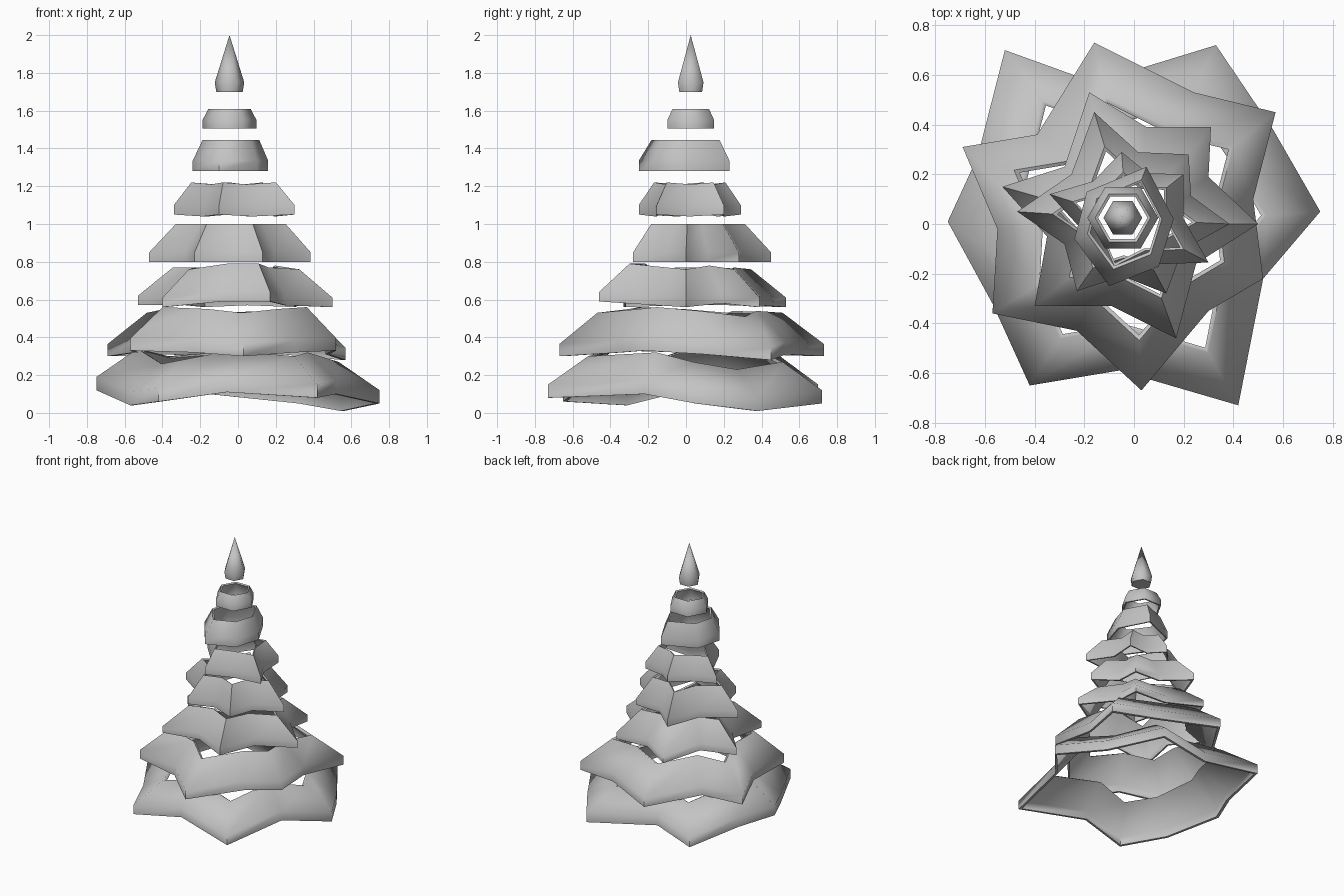
import bpy
import bmesh
import math
from mathutils import Vector

cube = bpy.data.objects.get("Cube")
if cube:
    bpy.data.objects.remove(cube, do_unlink=True)

grey = bpy.data.materials.new("plain_grey")
grey.use_nodes = True
colour = (0.55, 0.55, 0.55, 1)
grey.diffuse_color = colour
grey.node_tree.nodes["Principled BSDF"].inputs["Base Color"].default_value = colour


def finish(bm, name):
    """Turn the bmesh into a smooth object whose rims stay sharp."""
    bmesh.ops.recalc_face_normals(bm, faces=bm.faces)
    mesh = bpy.data.meshes.new(name)
    bm.to_mesh(mesh)
    bm.free()
    mesh.materials.append(grey)
    obj = bpy.data.objects.new(name, mesh)
    bpy.context.collection.objects.link(obj)
    bpy.ops.object.select_all(action='DESELECT')
    obj.select_set(True)
    bpy.context.view_layer.objects.active = obj
    bpy.ops.object.shade_smooth_by_angle(angle=math.radians(75))
    return obj


def bridge(bm, a, b):
    """Join two loops of equal length with quads."""
    n = len(a)
    for i in range(n):
        j = (i + 1) % n
        bm.faces.new((a[i], a[j], b[j], b[i]))


def scaled_loop(bm, points, centre, scale, lift):
    loop = []
    for p in points:
        x, y = centre + (p.xy - centre) * scale
        loop.append(bm.verts.new((x, y, p.z + lift)))
    return loop


def tier(name, outline, height, wall, taper, thickness, centre=(0, 0)):
    """Hollow star band: short upright wall, then a slope to a smaller top."""
    bm = bmesh.new()
    points = [Vector(p) for p in outline]
    centre = Vector(centre)
    size = sum((p.xy - centre).length for p in points) / len(points)
    t = thickness / size
    profile = [(1, 0), (1, wall), (taper, height),
               (taper - t, height - thickness / 2),
               (1 - t, wall - thickness / 2), (1 - t, 0)]
    loops = [scaled_loop(bm, points, centre, s, z) for s, z in profile]
    for i, loop in enumerate(loops):
        bridge(bm, loop, loops[(i + 1) % len(loops)])
    return finish(bm, name)


def star(tips, base, dip, depth, centre):
    """Outline with a drawn-in valley after every tip."""
    centre = Vector(centre)
    outline = []
    for i, tip in enumerate(tips):
        a, b = Vector(tip), Vector(tips[(i + 1) % len(tips)])
        valley = centre + ((a + b) / 2 - centre) * depth
        outline += [(a.x, a.y, base), (valley.x, valley.y, base + dip)]
    return outline


# Three wide lower tiers, tips and valleys in turn, with uneven hems
skirt = [(0.75, 0.05, 0.05), (0.56, 0.38, 0.01), (0.33, 0.72, 0.05),
         (-0.16, 0.57, 0.1), (-0.52, 0.7, 0.08), (-0.63, 0.27, 0.1),
         (-0.75, 0.01, 0.12), (-0.57, -0.32, 0.04), (-0.42, -0.65, 0.06),
         (-0.06, -0.59, 0.11), (0.42, -0.73, 0.08), (0.52, -0.22, 0.1)]
tier("bottom_tier", skirt, 0.22, 0.07, 0.71, 0.02)

second = [(0.57, 0.45, 0.28), (0.24, 0.53, 0.31), (-0.16, 0.73, 0.3),
          (-0.39, 0.36, 0.31), (-0.69, 0.31, 0.3), (-0.55, -0.02, 0.32),
          (-0.57, -0.36, 0.33), (-0.23, -0.43, 0.32), (0.03, -0.67, 0.3),
          (0.3, -0.35, 0.32), (0.52, -0.22, 0.33), (0.48, 0.1, 0.31)]
tier("second_tier", second, 0.23, 0.065, 0.7, 0.02)

third = [(0.5, 0, 0.56), (0.3, 0.19, 0.58), (0.31, 0.39, 0.56),
         (0.05, 0.39, 0.57), (-0.18, 0.53, 0.56), (-0.28, 0.23, 0.57),
         (-0.53, 0.15, 0.57), (-0.35, -0.05, 0.57), (-0.4, -0.33, 0.56),
         (-0.09, -0.33, 0.59), (0.17, -0.46, 0.59), (0.25, -0.16, 0.57)]
tier("third_tier", third, 0.2, 0.05, 0.65, 0.015)

# Narrower tiers with regular valleys
mid = (-0.03, 0.02)
fourth = [(0.385, 0), (0.22, 0.28), (-0.16, 0.45),
          (-0.47, 0.05), (-0.23, -0.27), (0.13, -0.28)]
tier("fourth_tier", star(fourth, 0.8, 0.0, 0.78, mid), 0.2, 0.05, 0.68, 0.015, mid)

fifth = [(0.3, -0.155), (0.2, 0.2), (-0.05, 0.29), (-0.34, 0.12), (-0.1, -0.25)]
tier("fifth_tier", star(fifth, 1.05, -0.01, 0.82, mid), 0.17, 0.05, 0.7, 0.012, mid)

sixth = [(0.16, 0.02), (0.05, 0.23), (-0.19, 0.13),
         (-0.24, -0.06), (-0.1, -0.25), (0.1, -0.17)]
tier("sixth_tier", [(x, y, 1.28) for x, y in sixth], 0.165, 0.055, 0.75, 0.012, mid)

# Small hexagonal collar
axis = (-0.045, 0.025)


def hexagon(radius, z):
    return [Vector((axis[0] + radius * math.cos(a * math.pi / 3),
                    axis[1] + radius * math.sin(a * math.pi / 3), z))
            for a in range(6)]


tier("collar", hexagon(0.143, 1.505), 0.105, 0.045, 0.78, 0.012, axis)

# Pointed treetop with a closed underside
bm = bmesh.new()
lower, upper = [[bm.verts.new(p) for p in hexagon(r, z)]
                for r, z in ((0.07, 1.7), (0.078, 1.75))]
bridge(bm, lower, upper)
bm.faces.new(lower)
apex = bm.verts.new((axis[0], axis[1], 2))
for i in range(6):
    bm.faces.new((upper[i], upper[(i + 1) % 6], apex))
finish(bm, "treetop")
